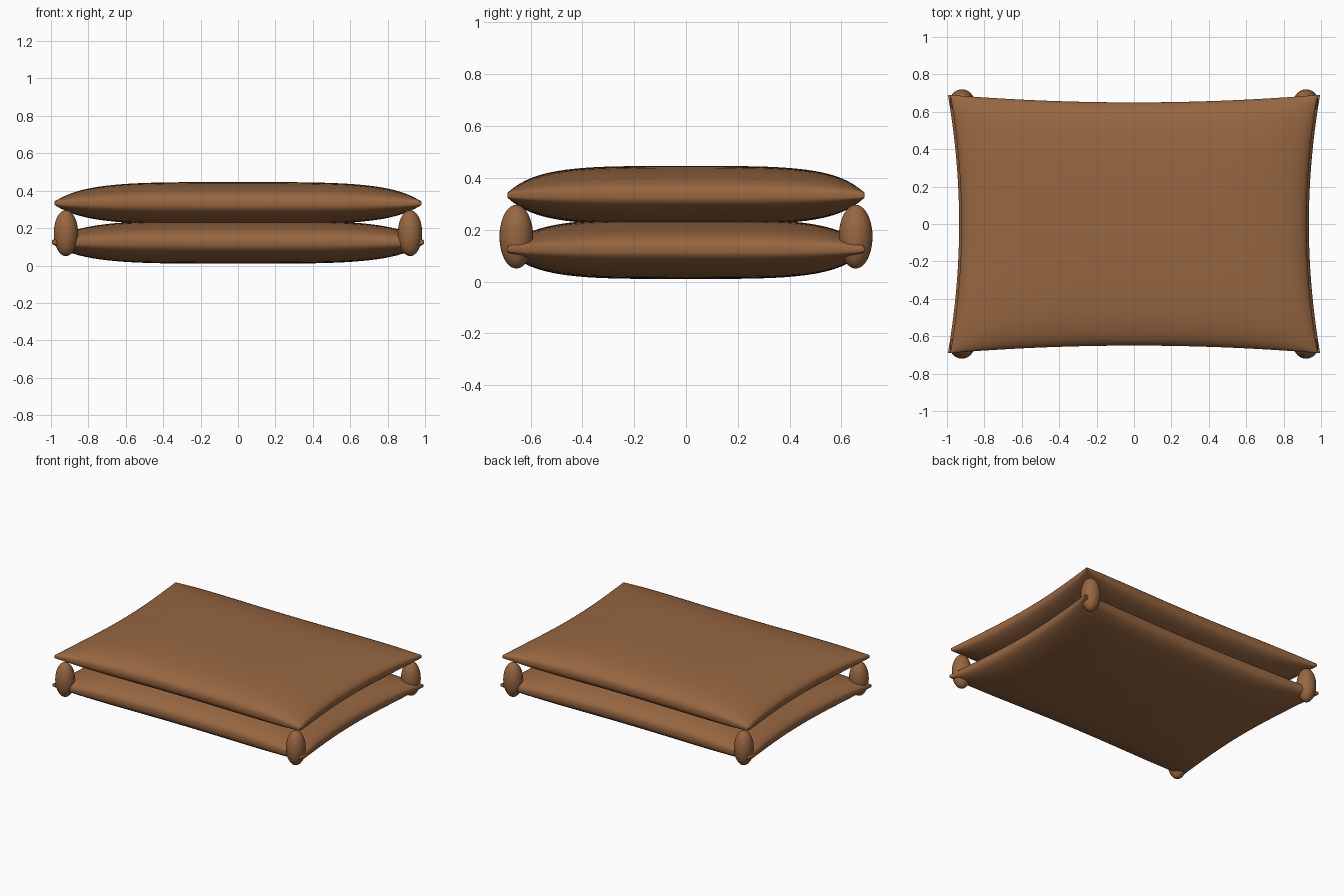
import bpy
import bmesh
import math

if "Cube" in bpy.data.objects:
    bpy.data.objects.remove(bpy.data.objects["Cube"], do_unlink=True)

# Single brown fabric colour
brown = bpy.data.materials.new("brown_fabric")
brown.use_nodes = True
colour = (0.31, 0.135, 0.052, 1)
brown.diffuse_color = colour
bsdf = brown.node_tree.nodes["Principled BSDF"]
bsdf.inputs["Base Color"].default_value = colour
bsdf.inputs["Roughness"].default_value = 0.7

HALF_X, HALF_Y = 0.935, 0.65     # middle of the sides
FLARE_X, FLARE_Y = 0.06, 0.04    # extra reach at the corners
SEAM = 0.009                     # half thickness of the edge band


def finish(bm, name):
    mesh = bpy.data.meshes.new(name)
    bm.to_mesh(mesh)
    bm.free()
    obj = bpy.data.objects.new(name, mesh)
    bpy.context.collection.objects.link(obj)
    mesh.materials.append(brown)
    bpy.ops.object.select_all(action="DESELECT")
    obj.select_set(True)
    bpy.context.view_layer.objects.active = obj
    bpy.ops.object.shade_smooth_by_angle(angle=math.radians(40))
    return obj


def swell(t):
    return math.sqrt(max(0.0, 1 - t ** 4))


def cushion(name, z, puff, scale_x):
    """Two puffed sheets with pinched corners, joined by a thin edge band."""
    bm = bmesh.new()
    for side in (1, -1):
        sheet = bmesh.ops.create_grid(bm, x_segments=48, y_segments=36, size=1)
        for v in sheet["verts"]:
            # Crowd the rows towards the edges, where the curve is tightest
            s, t = (math.sin(c * math.pi / 2) for c in v.co.xy)
            v.co.x = s * (HALF_X + FLARE_X * t * t) * scale_x
            v.co.y = t * (HALF_Y + FLARE_Y * s * s)
            v.co.z = z + side * (SEAM + puff * swell(s) * swell(t))
    rim = [e for e in bm.edges if e.is_boundary]
    bmesh.ops.bridge_loops(bm, edges=rim)
    bmesh.ops.recalc_face_normals(bm, faces=bm.faces)
    return finish(bm, name)


cushion("lower_cushion", 0.125, 0.106, 1.0)
cushion("upper_cushion", 0.333, 0.104, 0.987)

# Egg-shaped supports at the four corners
for x, x_name in ((1, "left"), (-1, "right")):
    for y, y_name in ((-1, "front"), (1, "back")):
        bm = bmesh.new()
        bmesh.ops.create_uvsphere(bm, u_segments=32, v_segments=20, radius=1)
        bmesh.ops.scale(bm, vec=(0.065, 0.065, 0.123), verts=bm.verts)
        bmesh.ops.translate(bm, vec=(x * 0.92, y * 0.655, 0.173), verts=bm.verts)
        finish(bm, f"{y_name}_{x_name}_support")
